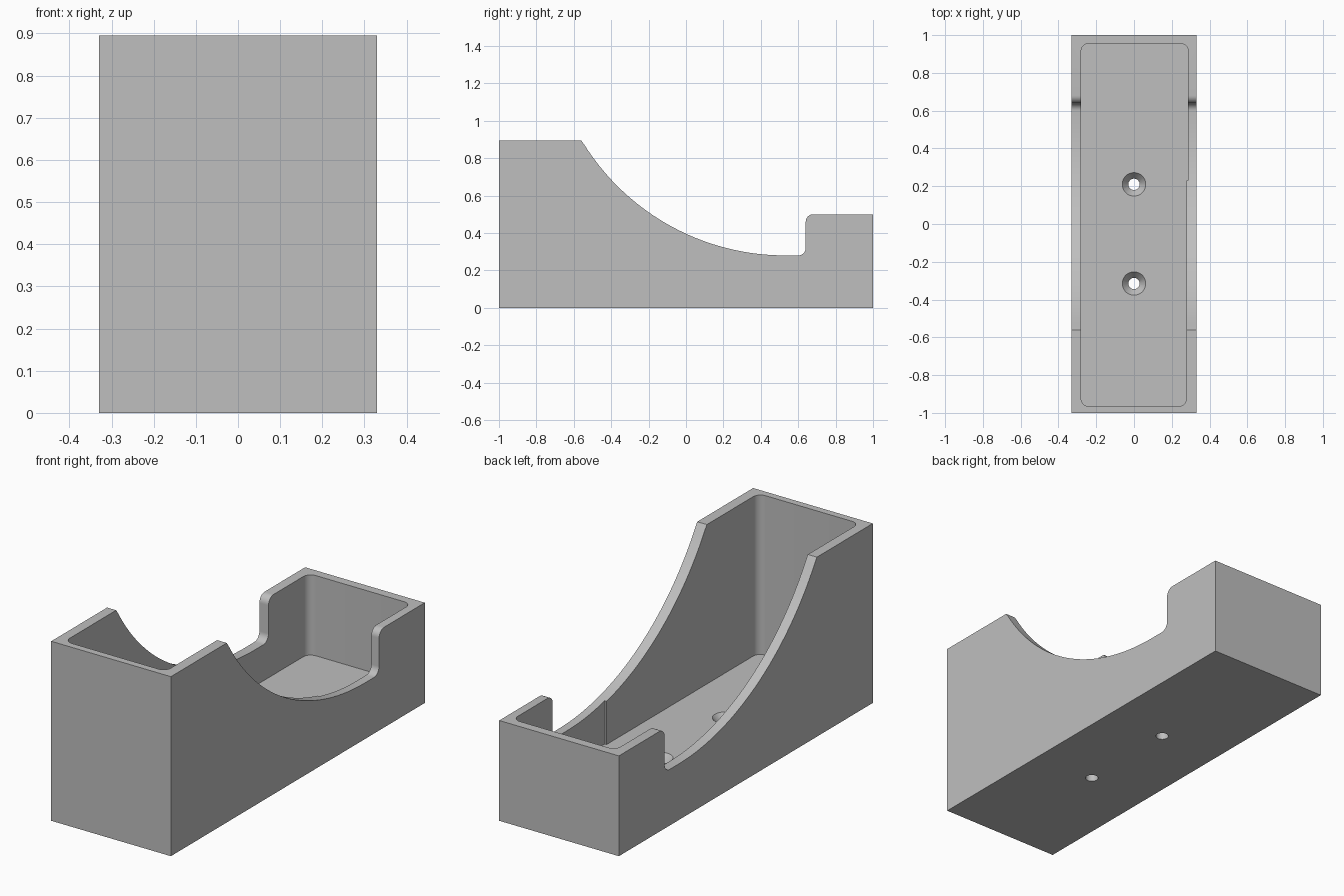
import bpy, bmesh
from math import sin, cos, pi, radians, asin
from mathutils import Vector

default = bpy.data.objects.get("Cube")
if default:
    bpy.data.objects.remove(default, do_unlink=True)

grey = bpy.data.materials.new("plain grey")
grey.use_nodes = True
colour = (0.52, 0.52, 0.52, 1)
grey.diffuse_color = colour
grey.node_tree.nodes["Principled BSDF"].inputs["Base Color"].default_value = colour


def arc(cx, cy, r, start, end, steps):
    """Points on an arc, angles in degrees."""
    angles = [radians(start + (end - start) * i / steps) for i in range(steps + 1)]
    return [(cx + r * cos(a), cy + r * sin(a)) for a in angles]


def prism(name, points, offset):
    """Extrude a closed outline of 3D points along an offset."""
    bm = bmesh.new()
    face = bm.faces.new([bm.verts.new(p) for p in points])
    new = bmesh.ops.extrude_face_region(bm, geom=[face])["geom"]
    verts = [v for v in new if isinstance(v, bmesh.types.BMVert)]
    bmesh.ops.translate(bm, verts=verts, vec=Vector(offset))
    bmesh.ops.recalc_face_normals(bm, faces=bm.faces)
    return finish(name, bm)


def finish(name, bm):
    mesh = bpy.data.meshes.new(name)
    bm.to_mesh(mesh)
    bm.free()
    mesh.materials.append(grey)
    obj = bpy.data.objects.new(name, mesh)
    bpy.context.collection.objects.link(obj)
    return obj


def cone(name, y, z, r_low, r_high, depth):
    bpy.ops.mesh.primitive_cone_add(vertices=32, radius1=r_low, radius2=r_high,
                                    depth=depth, location=(0, y, z + depth / 2))
    obj = bpy.context.object
    obj.name = name
    obj.data.materials.append(grey)
    return obj


def cut(target, cutter):
    cutter.hide_render = True
    mod = target.modifiers.new("cut", 'BOOLEAN')
    mod.operation = 'DIFFERENCE'
    mod.solver = 'EXACT'
    mod.object = cutter
    bpy.context.view_layer.objects.active = target
    bpy.ops.object.modifier_apply(modifier=mod.name)
    bpy.data.objects.remove(cutter, do_unlink=True)


# Side profile: tall front, swept dip, rounded step up to the lower back
half_width, height, floor = 0.33, 0.895, 0.1
dip_y, dip_z, sweep = 0.53, 0.28, 1.27
sweep_end = 270 - asin((dip_y + 0.56) / sweep) * 180 / pi
side = [(-1, 0), (1, 0), (1, 0.5)]
side += arc(0.68, 0.46, 0.04, 90, 180, 8)
side += arc(0.60, dip_z + 0.04, 0.04, 0, -90, 8)
side += arc(dip_y, dip_z + sweep, sweep, 270, sweep_end, 40)[:-1]
side += [(-0.56, height), (-1, height)]
body = prism("holder_body", [(-half_width, y, z) for y, z in side],
             (2 * half_width, 0, 0))

# Rounded pocket, slightly wider on the left towards the back
r = 0.04
left, wide, right, front, back, notch = 0.277, 0.287, -0.28, -0.965, 0.955, 0.23
outline = arc(right + r, front + r, r, 180, 270, 8)
outline += arc(left - r, front + r, r, 270, 360, 8)
outline += [(left, notch), (wide, notch)]
outline += arc(wide - r, back - r, r, 0, 90, 8)
outline += arc(right + r, back - r, r, 90, 180, 8)
cut(body, prism("pocket_cutter", [(x, y, floor) for x, y in outline], (0, 0, 1)))

# Two countersunk screw holes through the floor
for y in (0.21, -0.315):
    cut(body, cone("hole_cutter", y, -0.05, 0.03, 0.03, 0.3))
    cut(body, cone("countersink_cutter", y, floor - 0.04, 0.029, 0.0705, 0.05))

# Smooth the curves and keep the edges crisp
bpy.ops.object.select_all(action='DESELECT')
body.select_set(True)
bpy.context.view_layer.objects.active = body
bpy.ops.object.shade_smooth_by_angle(angle=radians(30))
